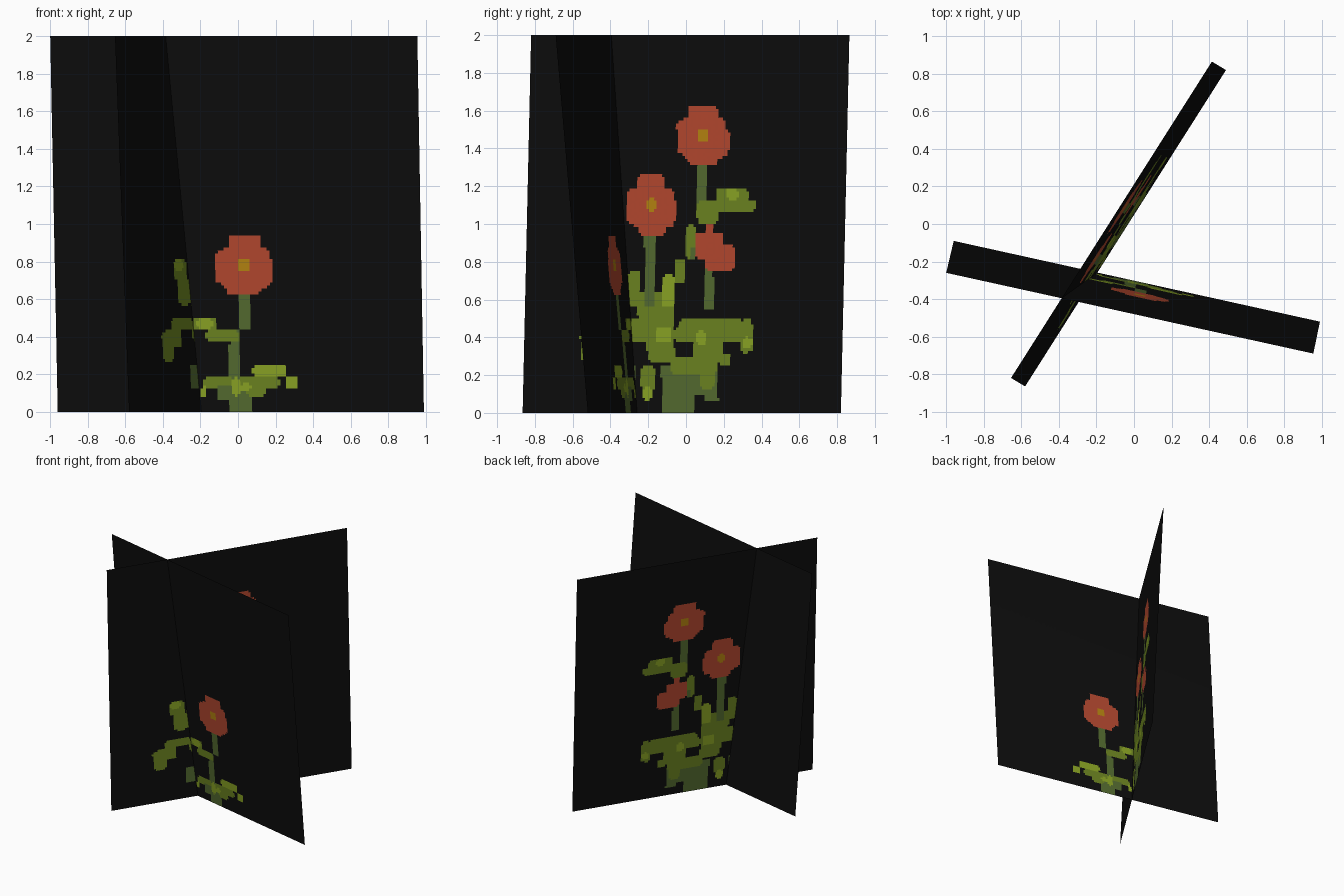
import bpy, bmesh
from mathutils import Vector

if "Cube" in bpy.data.objects:
    bpy.data.objects.remove(bpy.data.objects["Cube"])

N = 128  # painted cells per panel side


def srgb(r, g, b):
    f = lambda c: (c / 255 / 12.92) if c <= 10 else ((c / 255 + 0.055) / 1.055) ** 2.4
    return (f(r), f(g), f(b), 1)


PALETTE = [
    ("black", srgb(13, 13, 13)),
    ("stem_green", srgb(84, 107, 48)),
    ("leaf_green", srgb(108, 132, 33)),
    ("bright_leaf", srgb(138, 164, 36)),
    ("petal_red", srgb(180, 72, 47)),
    ("pollen_yellow", srgb(182, 132, 16)),
]
MATS = []
for name, col in PALETTE:
    m = bpy.data.materials.new(name)
    m.diffuse_color = col
    m.use_nodes = True
    m.node_tree.nodes["Principled BSDF"].inputs["Base Color"].default_value = m.diffuse_color
    MATS.append(m)
BLACK, STEM, LEAF, BRIGHT, RED, YELLOW = range(6)


def bloom(cx, cz, w):
    """Blocky five-lobed flower: overlapping blocks plus a yellow centre."""
    return [(RED, cx - .56 * w, cx + .56 * w, cz - .16, cz + .16),
            (RED, cx - w, cx + .7 * w, cz - .10, cz + .08),
            (RED, cx - .8 * w, cx + w, cz - .10, cz + .03),
            (RED, cx - .8 * w, cx + .9 * w, cz - .12, cz + .09),
            (YELLOW, cx - .22 * w, cx + .22 * w, cz - .034, cz + .034)]


def paint(blocks, h, z):
    """Colour at a point: last block wins; leaves and petals get clipped corners."""
    out = BLACK
    for c, h0, h1, z0, z1 in blocks:
        if h0 <= h <= h1 and z0 <= z <= z1:
            near_corner = min(h - h0, h1 - h) + min(z - z0, z1 - z) < 0.017
            if c == STEM or not near_corner:
                out = c
    return out


def panel(name, b0, b1, t0, t1, axis, blocks):
    """Flat sheet between a bottom and a top edge, coloured cell by cell."""
    b0, b1, t0, t1 = map(Vector, (b0, b1, t0, t1))
    bm = bmesh.new()
    rows = [[bm.verts.new(b0.lerp(b1, i / N).lerp(t0.lerp(t1, i / N), j / N))
             for i in range(N + 1)] for j in range(N + 1)]
    for j in range(N):
        for i in range(N):
            f = bm.faces.new((rows[j][i], rows[j][i + 1], rows[j + 1][i + 1], rows[j + 1][i]))
            c = f.calc_center_median()
            f.material_index = paint(blocks, c[axis], c.z)
    me = bpy.data.meshes.new(name)
    bm.to_mesh(me)
    bm.free()
    for m in MATS:
        me.materials.append(m)
    ob = bpy.data.objects.new(name, me)
    bpy.context.collection.objects.link(ob)


# Small plant: stem, leaves, base
small_plant = [
    (STEM, .005, .07, .44, .63), (STEM, -.045, .01, .17, .44),
    (LEAF, -.17, .01, .37, .435), (LEAF, -.24, -.11, .435, .50), (BRIGHT, -.22, -.13, .44, .50),
    (STEM, -.045, .08, 0, .19), (LEAF, -.18, -.02, .13, .19), (STEM, -.11, 0, .07, .14),
    (LEAF, .0, .22, .125, .19), (LEAF, .05, .15, .08, .14),
    (BRIGHT, .07, .26, .19, .25), (BRIGHT, .255, .32, .12, .19),
    (BRIGHT, -.20, -.165, .07, .14), (BRIGHT, -.03, .01, .08, .18), (BRIGHT, .01, .07, .11, .15),
] + bloom(.032, .78, .155)

# Tall plant: stems
stems = [
    (STEM, .06, .11, 1.0, 1.32), (STEM, -.22, -.165, .49, .95), (STEM, .10, .145, .55, .76),
    (LEAF, 0, .05, .81, 1.0), (STEM, .02, .05, .81, .88), (LEAF, -.06, 0, .68, .82),
    (STEM, -.13, .04, 0, .12), (STEM, -.13, .17, .10, .25), (STEM, .10, .17, .06, .24),
]
# Tall plant: upper leaves
upper_leaves = [
    (LEAF, .06, .17, 1.0, 1.13), (LEAF, .14, .37, 1.06, 1.13), (LEAF, .16, .33, 1.11, 1.19),
    (BRIGHT, .21, .28, 1.13, 1.19),
    (LEAF, -.31, -.24, .57, .75), (LEAF, -.26, -.06, .50, .64),
    (BRIGHT, -.13, -.06, .56, .73), (STEM, -.22, -.17, .56, .95),
    (LEAF, -.43, -.32, .70, .81), (LEAF, -.40, -.31, .57, .71), (BRIGHT, -.42, -.35, .75, .81),
]
# Tall plant: lower foliage
lower_leaves = [
    (LEAF, -.21, -.07, .31, .52), (LEAF, -.30, -.19, .37, .50), (BRIGHT, -.16, -.08, .37, .46),
    (LEAF, -.04, .30, .43, .50), (LEAF, -.07, .35, .38, .45), (LEAF, .29, .35, .32, .50),
    (LEAF, .04, .19, .29, .42), (LEAF, -.08, .17, .21, .30), (LEAF, -.20, -.05, .27, .35),
    (LEAF, .17, .24, .25, .31), (LEAF, -.24, -.16, .12, .25), (BRIGHT, -.23, -.18, .06, .14),
    (LEAF, .07, .15, .13, .24), (BRIGHT, .30, .35, .34, .40), (BRIGHT, .05, .11, .36, .43),
    (LEAF, -.56, -.46, .27, .42), (LEAF, -.53, -.39, .34, .44), (LEAF, -.47, -.29, .43, .50),
    (STEM, -.335, -.27, .12, .25),
]
# Half-open bud and two full blooms
bud = [(RED, .10, .15, .93, 1.0), (RED, .05, .20, .81, .96), (RED, .10, .26, .75, .89)]
tall_plant = stems + upper_leaves + lower_leaves + bud + bloom(.09, 1.47, .138) + bloom(-.182, 1.10, .132)

# Two crossing sheets, each leaning slightly
panel("small_plant_panel", (-.96, -.09, 0), (.99, -.52, 0), (-1, -.26, 2), (.955, -.69, 2), 0, small_plant)
panel("tall_plant_panel", (-.58, -.865, 0), (.49, .82, 0), (-.655, -.82, 2), (.415, .865, 2), 1, tall_plant)
